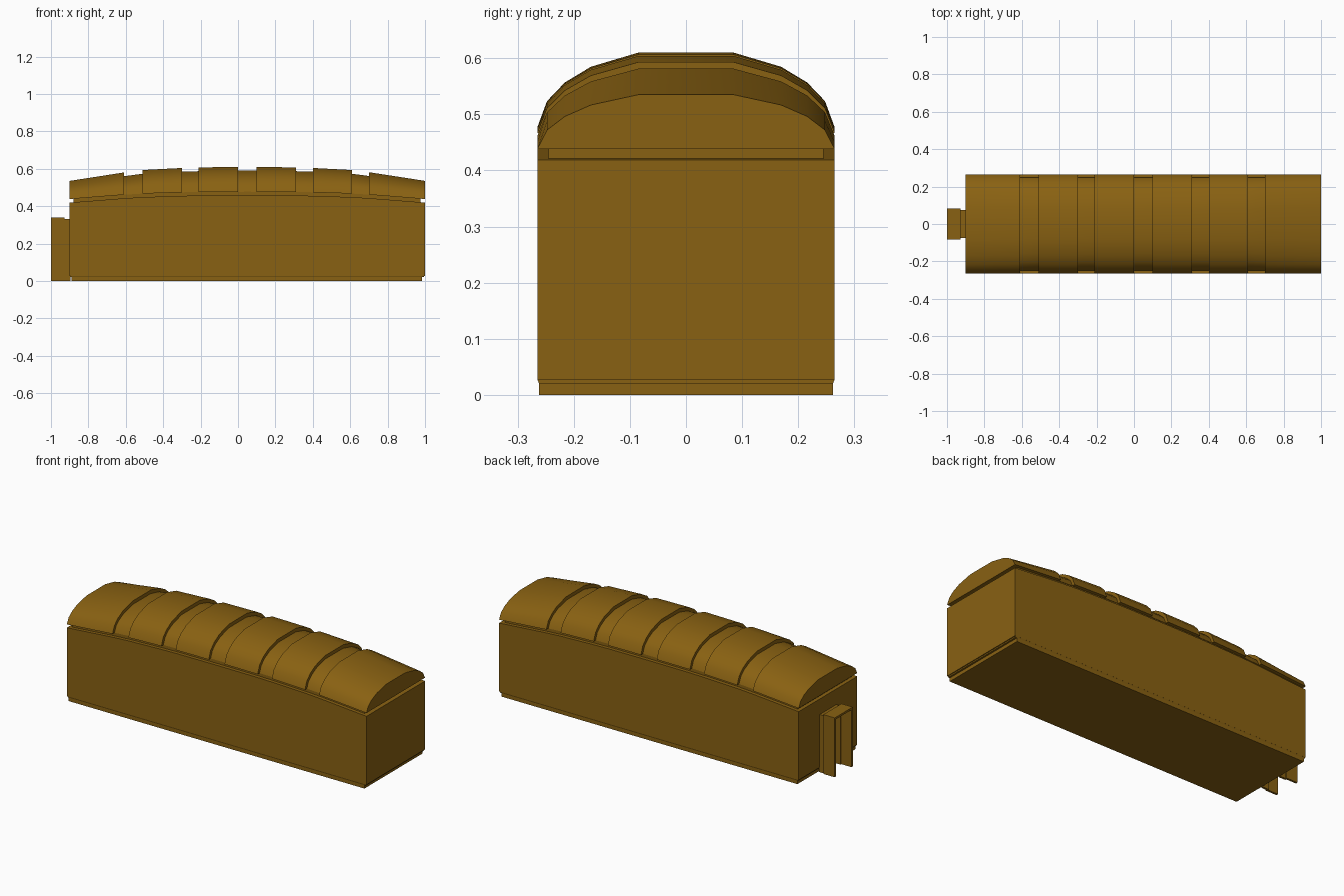
import bpy, bmesh, math

if "Cube" in bpy.data.objects:
    bpy.data.objects.remove(bpy.data.objects["Cube"])

MID = 0.05  # lengthwise centre of the hall
mat = bpy.data.materials.new("brown")
mat.diffuse_color = (0.25, 0.12, 0.006, 1)
mat.use_nodes = True
mat.node_tree.nodes["Principled BSDF"].inputs["Base Color"].default_value = mat.diffuse_color


def interp(x, table):
    d = abs(x - MID)
    for (a, za), (b, zb) in zip(table, table[1:]):
        if d <= b:
            return za + (zb - za) * (d - a) / (b - a)
    return table[-1][1]


def eave(x):
    return interp(x, [(0, .458), (.25, .457), (.35, .455), (.56, .448), (.66, .442), (.95, .419)])


def ridge(x):
    return interp(x, [(0, .61), (.05, .61), (.25, .607), (.35, .604), (.56, .593), (.66, .58), (.95, .535)])


def loft(name, xs, section):
    """Skin closed (y, z) sections placed along x, with capped ends."""
    bm = bmesh.new()
    rings = [[bm.verts.new((x, y, z)) for y, z in section(x)] for x in xs]
    n = len(rings[0])
    for r, s in zip(rings, rings[1:]):
        for i in range(n):
            bm.faces.new((r[i], r[(i + 1) % n], s[(i + 1) % n], s[i]))
    bm.faces.new(rings[0])
    bm.faces.new(rings[-1])
    bmesh.ops.recalc_face_normals(bm, faces=bm.faces)
    me = bpy.data.meshes.new(name)
    bm.to_mesh(me)
    bm.free()
    me.shade_smooth()
    me.set_sharp_from_angle(angle=math.radians(30))
    me.materials.append(mat)
    ob = bpy.data.objects.new(name, me)
    bpy.context.collection.objects.link(ob)
    return ob


def rect(w, z0, z1):
    return [(-w, z0), (w, z0), (w, z1), (-w, z1)]


def vault(x, w, drop):
    # faceted barrel profile, as fractions of half width and height
    half = [(1, 0), (.935, .35), (.815, .6), (.64, .81), (.32, 1)]
    z0 = eave(x) + .019
    h = ridge(x) - drop - z0
    pts = half + [(-y, z) for y, z in reversed(half)]
    return [(y * w, z0 + z * h) for y, z in pts]


def arch(w, top, t):
    # open-bottomed doorway section
    return [(-w, 0), (-w, top), (w, top), (w, 0),
            (w - t, 0), (w - t, top - t), (t - w, top - t), (t - w, 0)]


stations = [MID + s * d for s in (-1, 1) for d in (.25, .35, .56, .66)]
ends = (-.9, 1.0)
inner = (-.88, .975)

# walls and the recessed foot below them
loft("walls", sorted(stations + [MID] + list(ends)), lambda x: rect(.265, .027, eave(x)))
foot = loft("foot", (-.89, .985), lambda x: rect(.262, 0, .021))
# chamfer between foot and walls
loft("foot_chamfer", (-.895, .995),
     lambda x: [(-.262, .02), (.262, .02), (.265, .028), (-.265, .028)])

# recessed strip under the eaves and the lower roof layer
core = sorted(stations + [MID] + list(inner))
loft("eave_strip", core, lambda x: rect(.245, eave(x) - .01, eave(x) + .025))
loft("lower_roof", core, lambda x: vault(x, .248, .02))

# raised roof bands
bands = [(-.9, -.61), (-.51, -.3), (-.21, 0), (.1, .31), (.4, .61), (.7, 1.0)]
for i, (a, b) in enumerate(bands):
    loft(f"roof_band_{i + 1}", (a, (a + b) / 2, b), lambda x: vault(x, .265, 0))

# doorway: narrow neck and wider outer frame
loft("door_neck", (-.935, -.895), lambda x: arch(.075, .33, .012))
loft("door_frame", (-1.0, -.928), lambda x: arch(.082, .34, .012))
